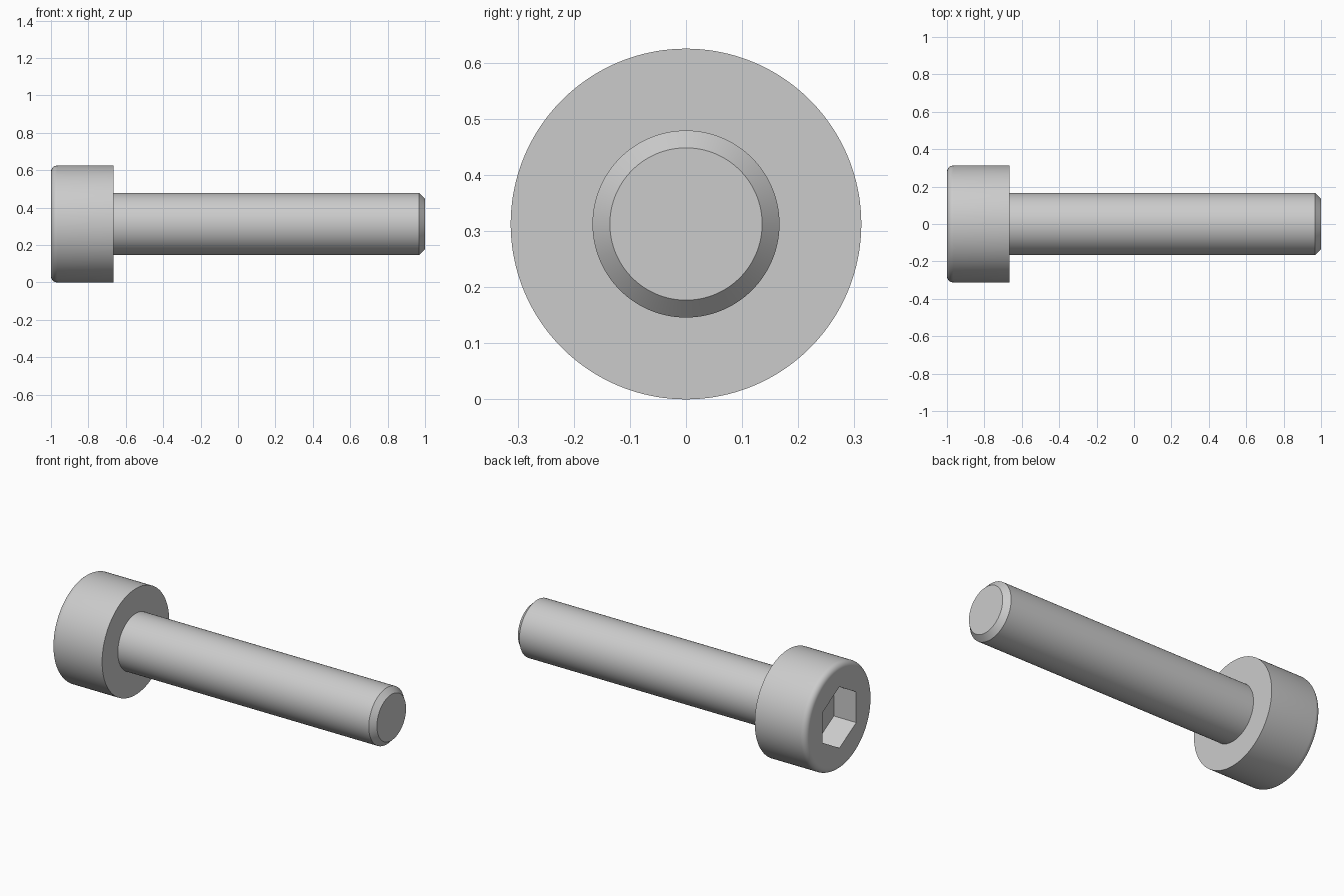
import bpy, bmesh
from math import pi, sin, cos, radians

if "Cube" in bpy.data.objects:
    bpy.data.objects.remove(bpy.data.objects["Cube"])

HEAD_R, SHANK_R, FILLET, CHAMFER = 0.3125, 0.1667, 0.034, 0.031
HEAD_END = -0.6667
HEX_R, HEX_DEPTH = 0.1804, 0.146
SEGMENTS = 128


def lathe(name, profile, segments, start=0.0):
    """Revolve (x, radius) points about the bolt axis and cap both ends."""
    bm = bmesh.new()
    rings = []
    for x, r in profile:
        angles = [start + 2 * pi * i / segments for i in range(segments)]
        rings.append([bm.verts.new((x, r * cos(a), HEAD_R + r * sin(a))) for a in angles])
    for a, b in zip(rings, rings[1:]):
        for i in range(segments):
            j = (i + 1) % segments
            bm.faces.new((a[i], a[j], b[j], b[i]))
    bm.faces.new(rings[0])
    bm.faces.new(rings[-1])
    bmesh.ops.recalc_face_normals(bm, faces=bm.faces)
    mesh = bpy.data.meshes.new(name)
    bm.to_mesh(mesh)
    bm.free()
    obj = bpy.data.objects.new(name, mesh)
    bpy.context.collection.objects.link(obj)
    return obj


# Rounded head rim, then bearing face, shank and chamfered tip
rim = [(-1 + FILLET * (1 - cos(t)), HEAD_R - FILLET * (1 - sin(t)))
       for t in (pi / 2 * i / 8 for i in range(9))]
shank = [(HEAD_END, HEAD_R), (HEAD_END, SHANK_R),
         (1 - CHAMFER, SHANK_R), (1, SHANK_R - CHAMFER)]
bolt = lathe("socket_head_bolt", rim + shank, SEGMENTS)

# Hexagonal socket, corners pointing up and down
cutter = lathe("hex_socket_cutter", [(-1.1, HEX_R), (-1 + HEX_DEPTH, HEX_R)], 6, pi / 2)
cutter.hide_render = True
cut = bolt.modifiers.new("hex_socket", 'BOOLEAN')
cut.operation = 'DIFFERENCE'
cut.solver = 'EXACT'
cut.object = cutter

bpy.context.view_layer.objects.active = bolt
bolt.select_set(True)
bpy.ops.object.modifier_apply(modifier=cut.name)
bpy.data.objects.remove(cutter)
bpy.ops.object.shade_smooth_by_angle(angle=radians(30))
